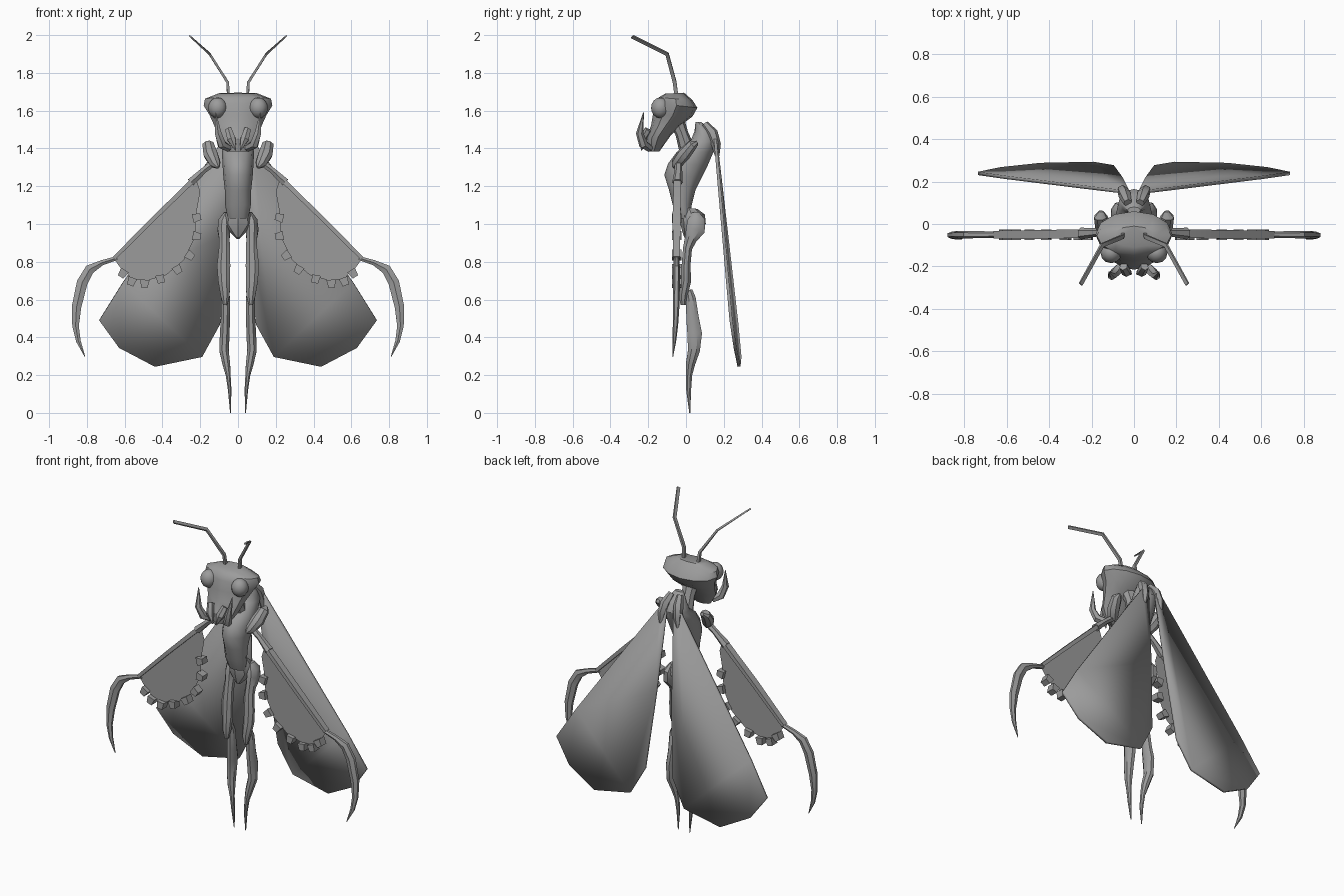
import bpy, bmesh, math
from mathutils import Vector

grey = bpy.data.materials.new("plain_grey")
grey.diffuse_color = (0.33, 0.33, 0.33, 1)
Y = Vector((0, 1, 0))


def finish(name, bm, mirror=False, angle=35, recalc=True):
    if recalc:
        bmesh.ops.recalc_face_normals(bm, faces=bm.faces)
    me = bpy.data.meshes.new(name)
    for f in bm.faces:
        f.smooth = True
    bm.to_mesh(me)
    bm.free()
    me.set_sharp_from_angle(angle=math.radians(angle))
    me.materials.append(grey)
    ob = bpy.data.objects.new(name, me)
    bpy.context.collection.objects.link(ob)
    if mirror:
        ob.modifiers.new("mirror", 'MIRROR').use_mirror_merge = False
    return ob


def skin(bm, rings):
    """Bridge rings of points and cap both ends."""
    vs = [[bm.verts.new(p) for p in r] for r in rings]
    n = len(vs[0])
    for a, b in zip(vs, vs[1:]):
        for i in range(n):
            j = (i + 1) % n
            bm.faces.new((a[i], a[j], b[j], b[i]))
    bm.faces.new(vs[0])
    bm.faces.new(vs[-1])


def loft(name, rows, n=12, **kw):
    """Rows: half width, front y, front z, back y, back z."""
    rings = []
    for hw, yf, zf, yb, zb in rows:
        ring = []
        for i in range(n):
            a = 2 * math.pi * i / n
            s = (1 + math.sin(a)) / 2
            ring.append((hw * math.cos(a), yf + (yb - yf) * s, zf + (zb - zf) * s))
        rings.append(ring)
    bm = bmesh.new()
    skin(bm, rings)
    return finish(name, bm, **kw)


def tube(name, rows, n=8, mirror=True, **kw):
    """Rows: x, y, z, radius across, radius in depth."""
    pts = [Vector(r[:3]) for r in rows]
    rings = []
    for k, r in enumerate(rows):
        t = (pts[min(k + 1, len(pts) - 1)] - pts[max(k - 1, 0)]).normalized()
        u = t.cross(Y).normalized()
        v = u.cross(t)
        rings.append([pts[k] + u * r[3] * math.cos(a) + v * r[4] * math.sin(a)
                      for a in (2 * math.pi * (i + 0.5) / n for i in range(n))])
    bm = bmesh.new()
    skin(bm, rings)
    return finish(name, bm, mirror, **kw)


# head: wide triangular crown narrowing to the mouth
loft("head", [(.10, -.11, 1.69, -.01, 1.695), (.175, -.145, 1.67, .035, 1.655),
              (.182, -.16, 1.64, .06, 1.615), (.15, -.175, 1.58, .035, 1.57),
              (.125, -.185, 1.52, -.03, 1.52), (.105, -.215, 1.45, -.08, 1.47),
              (.055, -.20, 1.385, -.14, 1.385)])

# eyes
bm = bmesh.new()
bmesh.ops.create_uvsphere(bm, u_segments=12, v_segments=8, radius=1)
for v in bm.verts:
    v.co = Vector((.108, -.135, 1.615)) + Vector((v.co.x * .05, v.co.y * .05, v.co.z * .055))
finish("eye", bm, True)

# mouthparts and antennae
tube("mandible", [(.05, -.19, 1.40, .02, .02), (.085, -.225, 1.42, .025, .025),
                  (.105, -.245, 1.48, .02, .02), (.118, -.225, 1.59, .002, .002)], 6)
tube("fang", [(.05, -.20, 1.50, .02, .02), (.035, -.23, 1.45, .025, .02),
              (.012, -.235, 1.39, .003, .003)], 6)
tube("antenna", [(.05, -.05, 1.67, .011, .014), (.055, -.06, 1.75, .01, .014),
                 (.15, -.10, 1.90, .008, .014), (.252, -.285, 1.992, .006, .014)], 4)

# neck, thorax with raised back, pelvis
loft("neck", [(.05, -.09, 1.53, -.01, 1.56), (.042, -.055, 1.47, .01, 1.49),
              (.05, -.03, 1.36, .05, 1.40)], 8)
loft("thorax", [(.03, .05, 1.54, .08, 1.54), (.06, .045, 1.49, .14, 1.495),
                (.075, .02, 1.43, .165, 1.44), (.085, -.05, 1.38, .145, 1.38),
                (.082, -.095, 1.32, .115, 1.31), (.078, -.115, 1.26, .085, 1.25),
                (.07, -.09, 1.18, .05, 1.18), (.068, -.07, 1.10, .03, 1.10),
                (.055, -.04, 1.03, .03, 1.03)])
loft("pelvis", [(.05, -.03, 1.09, .06, 1.08), (.07, -.035, 1.04, .10, 1.05),
                (.075, -.03, 1.00, .105, 1.00), (.04, -.02, .96, .06, .95),
                (.01, -.01, .93, .02, .92)], 8)
tube("wing_root", [(.03, .10, 1.53, .02, .02), (.045, .14, 1.48, .03, .03),
                   (.055, .16, 1.42, .025, .025), (.06, .165, 1.36, .012, .012)], 6)

# broad hanging wings
outline = [(.025, 1.46), (.075, 1.45), (.20, 1.275), (.61, .69), (.735, .49), (.63, .345),
           (.44, .245), (.19, .297), (.095, .47), (.055, .95)]
bm = bmesh.new()
bm.faces.new([bm.verts.new((x, .157 + (1.46 - z) * .118 - .045 * x, z)) for x, z in outline])
wing = finish("wing", bm, True)
sol = wing.modifiers.new("thickness", 'SOLIDIFY')
sol.thickness, sol.offset = .016, 0

# front limbs: shoulder, link, upper bar, claw
tube("shoulder", [(.155, .06, 1.43, .012, .012), (.158, .035, 1.42, .032, .028),
                  (.145, -.01, 1.37, .04, .036), (.12, -.05, 1.32, .03, .03),
                  (.105, -.065, 1.30, .01, .01)])
tube("arm_link", [(.12, -.04, 1.33, .02, .02), (.18, -.04, 1.285, .018, .02),
                  (.25, -.045, 1.22, .025, .028)], 6)
tube("blade_bar", [(.20, -.045, 1.255, .012, .012), (.25, -.045, 1.22, .018, .028),
                   (.45, -.05, 1.025, .016, .03), (.655, -.05, .82, .014, .025)], 4)
tube("claw", [(.64, -.05, .82, .012, .015), (.72, -.05, .795, .016, .016),
              (.785, -.05, .76, .03, .018), (.825, -.05, .69, .033, .018),
              (.855, -.052, .56, .029, .017), (.86, -.056, .46, .02, .014),
              (.845, -.062, .38, .014, .01), (.81, -.07, .297, .002, .002)], 6)

# blade sheet faces backward; toothed lower rim
rim = [(.20, 1.17), (.222, 1.05), (.228, .93), (.285, .81), (.38, .73), (.485, .70),
       (.56, .71), (.62, .765), (.66, .82)]
bm = bmesh.new()
f = bm.faces.new([bm.verts.new((x, -.05, z)) for x, z in rim + [(.25, 1.23), (.215, 1.22)]])
f.normal_update()
if f.normal.y < 0:
    f.normal_flip()
finish("blade_sheet", bm, True, recalc=False)

teeth = [(.215, 1.035), (.215, .935), (.252, .83), (.318, .755), (.41, .705), (.495, .68),
         (.565, .692), (.612, .735)]
centre = Vector((.46, -.05, .98))
bm = bmesh.new()
for x, z in teeth:
    p = Vector((x, -.05, z))
    out = (p - centre).normalized()
    side = out.cross(Y)
    skin(bm, [[p + out * o + side * s * w + Y * d for s, d in
               ((-1, -.025), (1, -.025), (1, .025), (-1, .025))]
              for o, w in ((-.025, .024), (.018, .017))])
finish("blade_teeth", bm, True)

# legs: thigh with hip knob, pointed shin
tube("thigh", [(.06, .05, 1.06, .015, .02), (.07, .055, 1.02, .035, .05),
               (.075, .05, .97, .036, .055), (.072, .025, .92, .03, .035),
               (.072, .008, .87, .032, .026), (.076, .0, .78, .038, .025),
               (.074, .0, .70, .034, .03), (.068, -.015, .62, .026, .025),
               (.068, -.015, .57, .012, .015)])
tube("shin", [(.065, .015, .65, .015, .02), (.066, .025, .61, .026, .028),
              (.067, .035, .50, .026, .036), (.07, .046, .42, .028, .042),
              (.074, .042, .33, .027, .034), (.062, .024, .26, .022, .026),
              (.052, .016, .20, .014, .018), (.044, .014, .12, .01, .014),
              (.04, .02, .0, .002, .003)])
